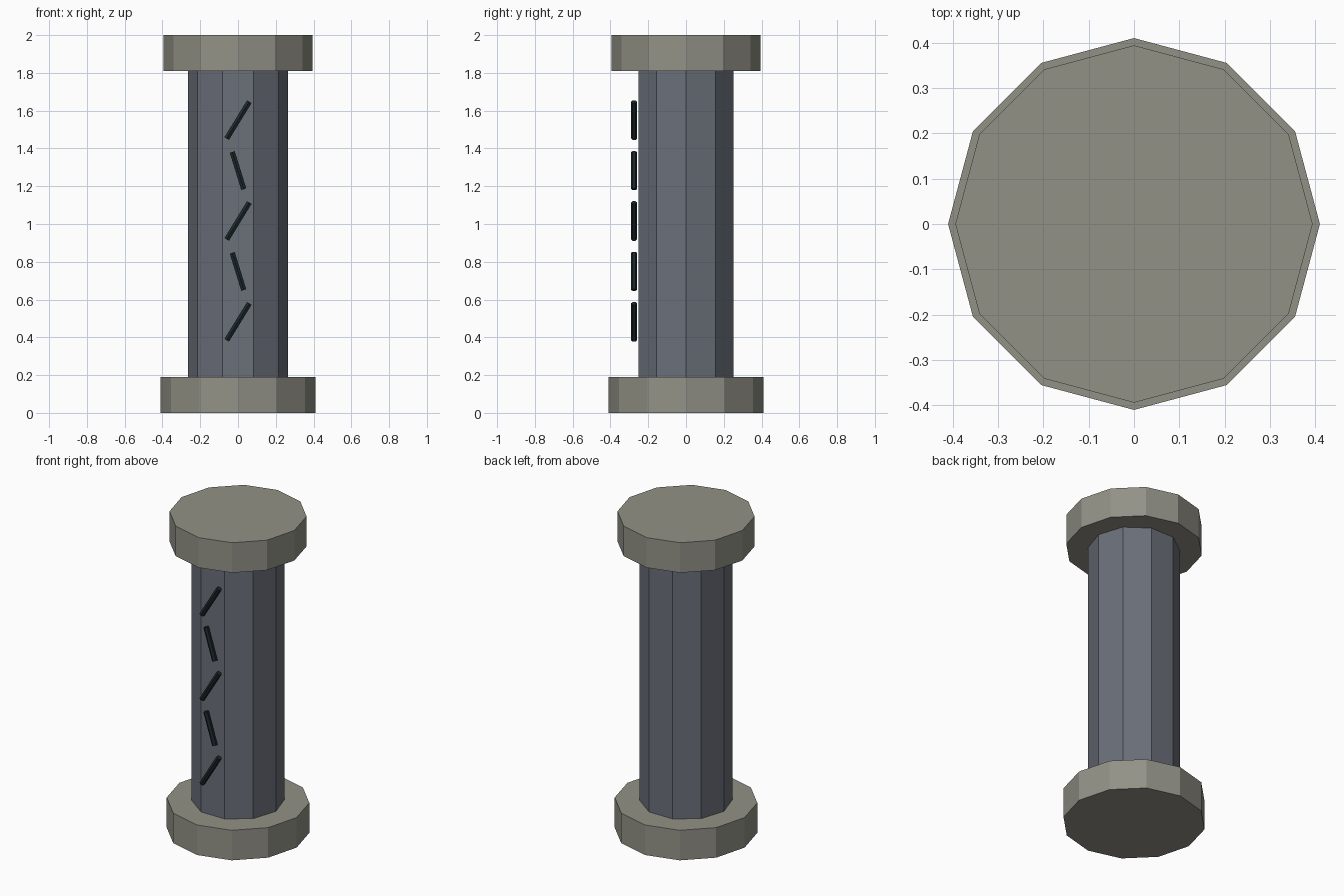
import bpy
from math import pi

cube = bpy.data.objects.get("Cube")
if cube:
    bpy.data.objects.remove(cube, do_unlink=True)


def material(name, rgb):
    mat = bpy.data.materials.new(name)
    mat.use_nodes = True
    mat.diffuse_color = (*rgb, 1)
    mat.node_tree.nodes["Principled BSDF"].inputs["Base Color"].default_value = (*rgb, 1)
    return mat


def prism(name, sides, radius, height, center, mat, spin=0.0, tilt=0.0):
    bpy.ops.mesh.primitive_cylinder_add(vertices=sides, radius=radius, depth=height,
                                        location=center, rotation=(0, tilt, spin))
    obj = bpy.context.object
    obj.name = name
    obj.data.materials.append(mat)
    return obj


stone = material("warm grey stone", (0.29, 0.285, 0.24))
slate = material("blue grey slate", (0.145, 0.16, 0.19))
dark = material("dark rune", (0.012, 0.022, 0.024))

# Pillar: base and cap slabs around a ten-sided shaft with a flat front
slab = 0.19
prism("base", 12, 0.41, slab, (0, 0, slab / 2), stone)
prism("cap", 12, 0.394, slab, (0, 0, 2 - slab / 2), stone)
prism("shaft", 10, 0.265, 2 - 2 * slab, (0, 0, 1), slate, spin=pi / 2)

# Zigzag of thin rods up the front, alternating in lean
for i in range(5):
    lean, length = ((0.55, 0.229), (-0.3, 0.206))[i % 2]
    prism(f"rune_rod_{i + 1}", 6, 0.016, length,
          (0, -0.275, 0.482 + 0.267 * i), dark, tilt=lean)
